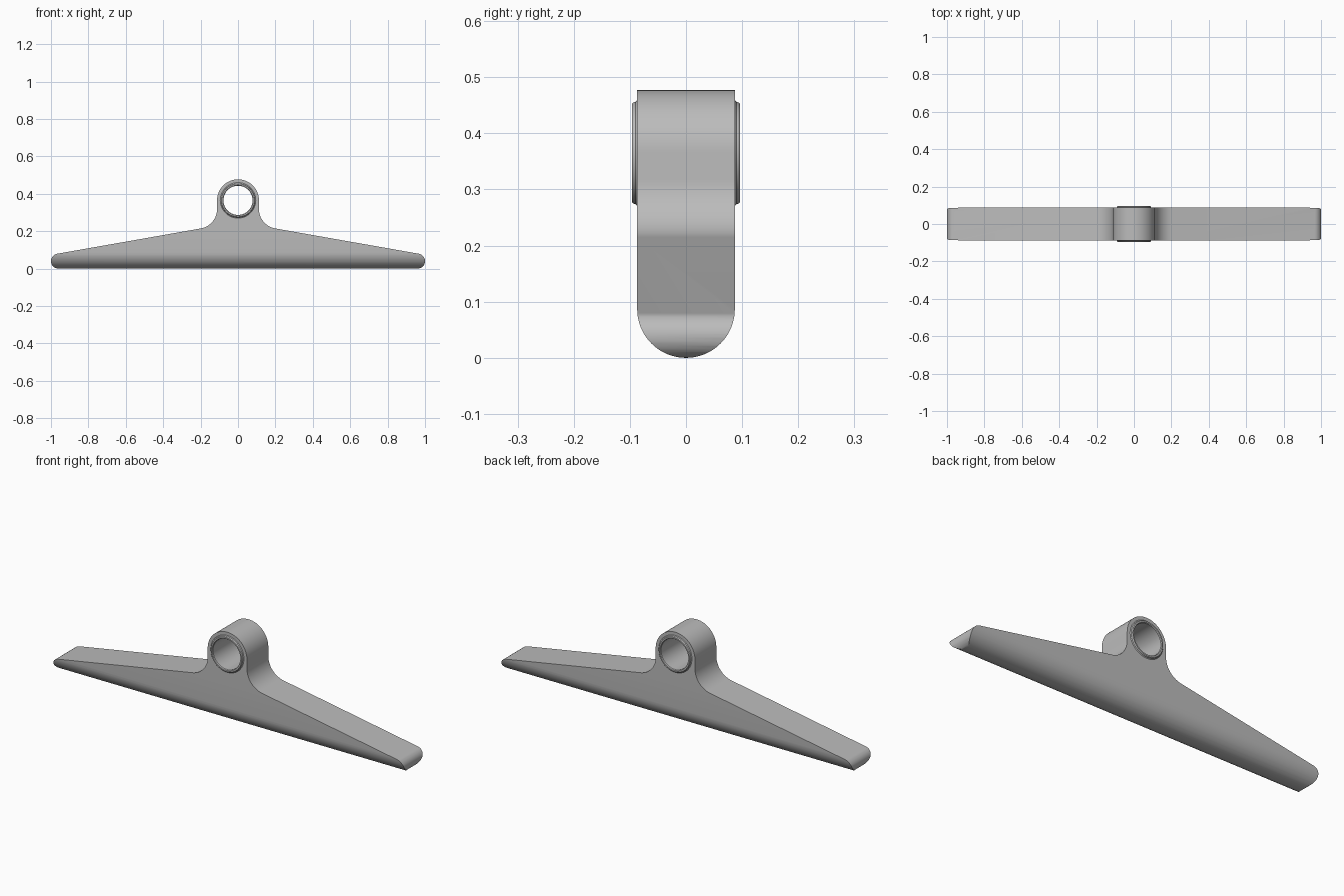
import bpy
import bmesh
from math import cos, sin, tan, pi, radians
from mathutils import Vector

cube = bpy.data.objects.get("Cube")
if cube:
    bpy.data.objects.remove(cube, do_unlink=True)

HALF_WIDTH = 0.087
HOLE_Z, LUG_R = 0.365, 0.112
END_R, SLOPE, FILLET_R = 0.04, radians(10), 0.105

grey = bpy.data.materials.new("plain grey")
grey.use_nodes = True
colour = (0.5, 0.5, 0.5, 1)
grey.diffuse_color = colour
grey.node_tree.nodes["Principled BSDF"].inputs["Base Color"].default_value = colour


def arc(cx, cy, r, start, end, steps):
    angles = [start + (end - start) * i / steps for i in range(steps + 1)]
    return [(cx + r * cos(a), cy + r * sin(a)) for a in angles]


def make_object(name, bm):
    bmesh.ops.recalc_face_normals(bm, faces=bm.faces[:])
    mesh = bpy.data.meshes.new(name)
    bm.to_mesh(mesh)
    bm.free()
    mesh.materials.append(grey)
    obj = bpy.data.objects.new(name, mesh)
    bpy.context.collection.objects.link(obj)
    return obj


def prism(name, points, place, span):
    """Extrude a 2D outline; place(u, v) puts its points in space."""
    bm = bmesh.new()
    face = bm.faces.new([bm.verts.new(place(u, v)) for u, v in points])
    moved = bmesh.ops.extrude_face_region(bm, geom=[face], use_keep_orig=True)
    verts = [e for e in moved["geom"] if isinstance(e, bmesh.types.BMVert)]
    bmesh.ops.translate(bm, verts=verts, vec=Vector(span))
    return make_object(name, bm)


def smooth(obj):
    bpy.ops.object.select_all(action="DESELECT")
    obj.select_set(True)
    bpy.context.view_layer.objects.active = obj
    bpy.ops.object.shade_smooth_by_angle(angle=radians(30))


def cut(obj, tool, operation):
    bpy.context.view_layer.objects.active = obj
    mod = obj.modifiers.new(operation, "BOOLEAN")
    mod.operation, mod.solver, mod.object = operation, "EXACT", tool
    bpy.ops.object.modifier_apply(modifier=mod.name)
    bpy.data.objects.remove(tool, do_unlink=True)


# Body outline: rounded end, sloping top, concave fillet, round lug
end_x = 1 - END_R
tip_x, tip_z = end_x + END_R * sin(SLOPE), END_R * (1 + cos(SLOPE))
fillet_x = LUG_R + FILLET_R
fillet_z = tip_z + (tip_x - fillet_x) * tan(SLOPE) + FILLET_R / cos(SLOPE)
half = arc(end_x, END_R, END_R, -pi / 2, pi / 2 - SLOPE, 16)
half += arc(fillet_x, fillet_z, FILLET_R, 1.5 * pi - SLOPE, pi, 16)
half += arc(0, HOLE_Z, LUG_R, 0, pi / 2, 20)
outline = half + [(-x, z) for x, z in reversed(half[:-1])]
body = prism("hanger_body", outline,
             lambda x, z: (x, -HALF_WIDTH, z), (0, 2 * HALF_WIDTH, 0))

# Half-round underside
section = arc(0, HALF_WIDTH, HALF_WIDTH, pi, 2 * pi, 40)
section += [(HALF_WIDTH + 0.01, HALF_WIDTH), (HALF_WIDTH + 0.01, 0.6),
            (-HALF_WIDTH - 0.01, 0.6), (-HALF_WIDTH - 0.01, HALF_WIDTH)]
cut(body, prism("underside_cutter", section,
                lambda y, z: (-1.1, y, z), (2.2, 0, 0)), "INTERSECT")

# Bore through the lug
cut(body, prism("bore_cutter", arc(0, HOLE_Z, 0.085, 0, 2 * pi, 64)[:-1],
                lambda x, z: (x, -0.2, z), (0, 0.4, 0)), "DIFFERENCE")
smooth(body)

# Bushing: lathed ring with small flares where it meets the lug
side = [(0.078, 0.092), (0.081, 0.096), (0.088, 0.096), (0.09, 0.094),
        (0.091, 0.09), (0.095, 0.087), (0.088, 0.085)]
ring = side + [(r, -y) for r, y in reversed(side)]
bm = bmesh.new()
verts = [bm.verts.new((r, y, HOLE_Z)) for r, y in ring]
edges = [bm.edges.new((v, verts[i - 1])) for i, v in enumerate(verts)]
bmesh.ops.spin(bm, geom=verts + edges, cent=(0, 0, HOLE_Z), axis=(0, 1, 0),
               angle=2 * pi, steps=64, use_merge=True)
bmesh.ops.remove_doubles(bm, verts=bm.verts[:], dist=0.0001)
smooth(make_object("bushing", bm))
